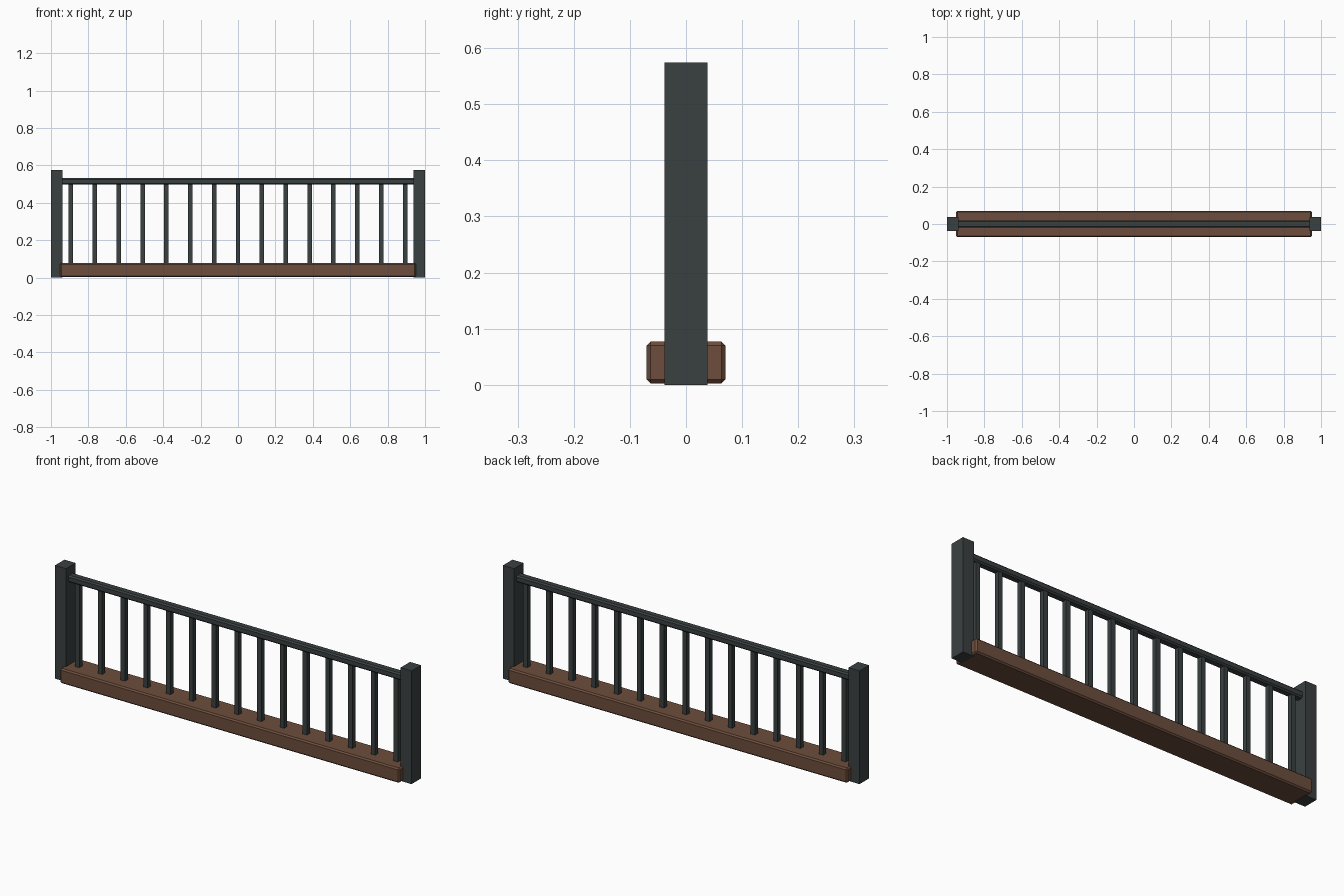
import bpy, bmesh
from mathutils import Vector

if "Cube" in bpy.data.objects:
    bpy.data.objects.remove(bpy.data.objects["Cube"])


def material(name, rgb):
    m = bpy.data.materials.new(name)
    m.diffuse_color = (*rgb, 1)
    m.use_nodes = True
    m.node_tree.nodes["Principled BSDF"].inputs["Base Color"].default_value = m.diffuse_color
    return m


METAL = material("dark grey metal", (0.042, 0.051, 0.051))
WOOD = material("brown wood", (0.15, 0.075, 0.045))


def box(name, lo, hi, mat, bevel=0.0):
    """Axis-aligned box between two corners, optionally chamfered."""
    lo, hi = Vector(lo), Vector(hi)
    bm = bmesh.new()
    bmesh.ops.create_cube(bm, size=1)
    for v in bm.verts:
        v.co = (lo + hi) / 2 + v.co * (hi - lo)
    if bevel:
        bmesh.ops.bevel(bm, geom=bm.edges[:], offset=bevel, segments=1,
                        profile=0.5, affect='EDGES')
    me = bpy.data.meshes.new(name)
    bm.to_mesh(me)
    bm.free()
    me.materials.append(mat)
    ob = bpy.data.objects.new(name, me)
    bpy.context.collection.objects.link(ob)
    return ob


# End posts
box("left_post", (-1, -0.038, 0), (-0.938, 0.038, 0.574), METAL)
box("right_post", (0.938, -0.038, 0), (1, 0.038, 0.574), METAL)

# Wooden base beam with chamfered edges
box("base_beam", (-0.952, -0.07, 0.002), (0.952, 0.07, 0.077), WOOD, 0.007)

# Top rail with chamfered edges
box("top_rail", (-0.945, -0.02, 0.497), (0.945, 0.02, 0.532), METAL, 0.007)

# Evenly spaced balusters
COUNT, REACH, HALF = 15, 0.893, 0.012
for i in range(COUNT):
    x = -REACH + 2 * REACH * i / (COUNT - 1)
    box(f"baluster_{i + 1}", (x - HALF, -HALF, 0.07), (x + HALF, HALF, 0.503), METAL)
